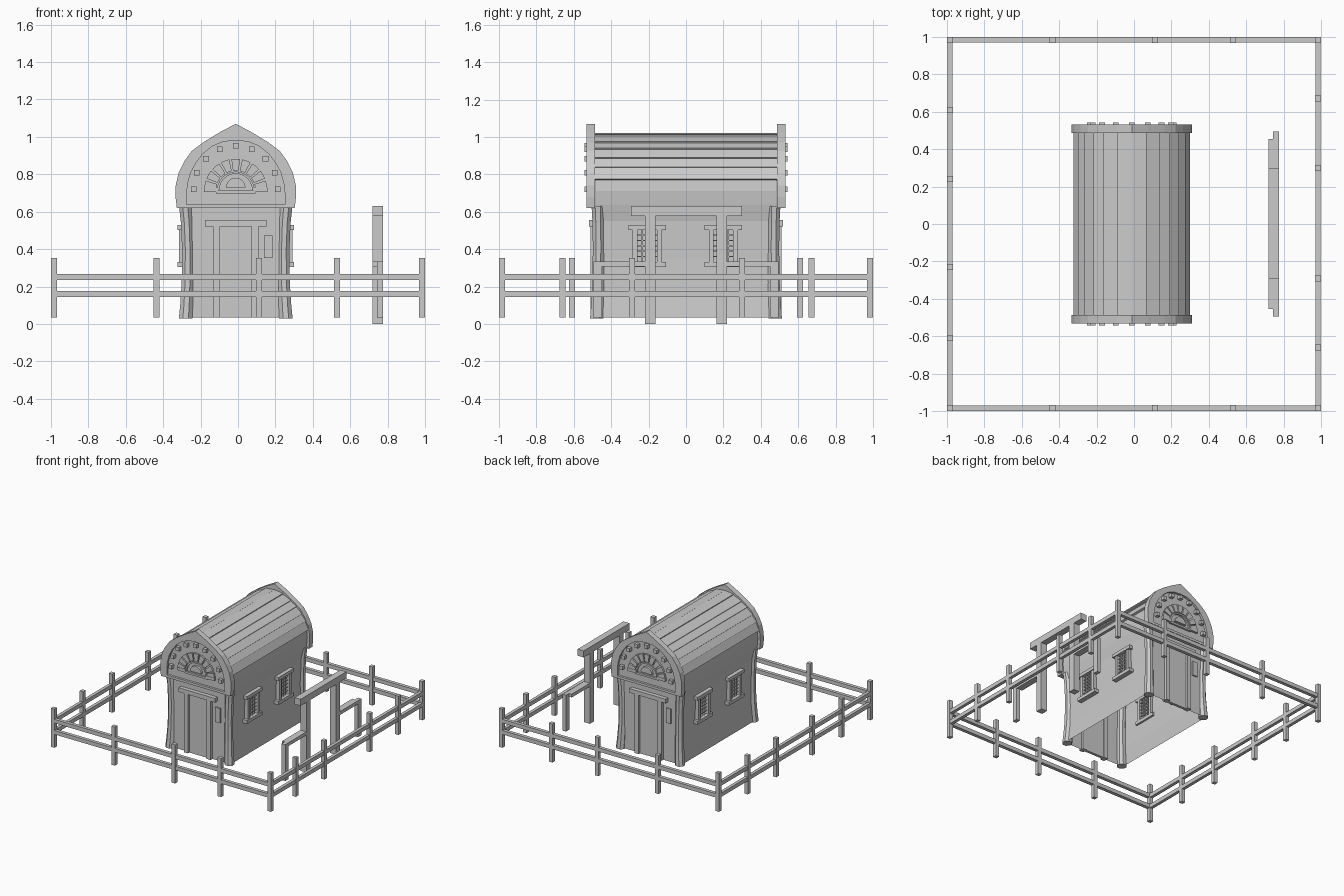
import bpy, bmesh
from math import sin, cos, pi, radians

if "Cube" in bpy.data.objects:
    bpy.data.objects.remove(bpy.data.objects["Cube"])

CX = -0.012  # house centre line


def finish(name, bm):
    bmesh.ops.recalc_face_normals(bm, faces=bm.faces)
    me = bpy.data.meshes.new(name)
    bm.to_mesh(me)
    bm.free()
    ob = bpy.data.objects.new(name, me)
    bpy.context.collection.objects.link(ob)
    return ob


def box(name, x, y, z):
    """Box from (min, max) pairs."""
    bm = bmesh.new()
    bmesh.ops.create_cube(bm, size=1)
    for v in bm.verts:
        for i, (a, b) in enumerate((x, y, z)):
            v.co[i] = (a + b) / 2 + v.co[i] * (b - a)
    return finish(name, bm)


def hbox(name, s, x, y, z):
    """Box on the house, turned half round when s is -1."""
    return box(name, sorted((CX + s * x[0], CX + s * x[1])),
               sorted((s * y[0], s * y[1])), z)


def prism(name, pts, y0, y1, s=1, open_bottom=False):
    """Extrude an x-z profile along y."""
    bm = bmesh.new()
    a, b = ([bm.verts.new((CX + s * x, s * y, z)) for x, z in pts] for y in (y0, y1))
    bm.faces.new(a)
    bm.faces.new(b)
    n = len(pts)
    for i in range(n - open_bottom):
        j = (i + 1) % n
        bm.faces.new((a[i], a[j], b[j], b[i]))
    return finish(name, bm)


def ring(name, outer, inner, y0, y1, s):
    """Closed frame between two matching profiles."""
    bm = bmesh.new()
    loops = [[bm.verts.new((CX + s * x, s * y, z)) for x, z in p]
             for p, y in ((outer, y0), (outer, y1), (inner, y1), (inner, y0))]
    n = len(outer)
    for k in range(4):
        p, q = loops[k], loops[(k + 1) % 4]
        for i in range(n):
            j = (i + 1) % n
            bm.faces.new((p[i], p[j], q[j], q[i]))
    return finish(name, bm)


def both(half):
    """Mirror a right-hand half profile ending on the centre line."""
    return half + [(-x, z) for x, z in half[-2::-1]]


def arc(r, a0, a1, n, zc=0.715):
    return [(r * cos(a0 + (a1 - a0) * i / n), zc + r * sin(a0 + (a1 - a0) * i / n))
            for i in range(n + 1)]


# Wall and ceiling shell, open underneath
shell = [(0.285, 0.035), (0.272, 0.18), (0.27, 0.35), (0.278, 0.55), (0.295, 0.64),
         (0.302, 0.71), (0.295, 0.78), (0.27, 0.84), (0.24, 0.885), (0.195, 0.93),
         (0.145, 0.965), (0.075, 1.0), (0, 1.015)]
prism("house_walls", both(shell), -0.485, 0.485, open_bottom=True)

# Overlapping roof planks
line = [(0.312, 0.775), (0.288, 0.84), (0.253, 0.89), (0.205, 0.94), (0.152, 0.975),
        (0.08, 1.013), (0, 1.03)]
for s in (1, -1):
    for (x0, z0), (x1, z1) in zip(line, line[1:]):
        d = ((x1 - x0) ** 2 + (z1 - z0) ** 2) ** 0.5
        nx, nz = (z1 - z0) / d, (x0 - x1) / d
        q = [(x0, z0), (x1 - nx * 0.008, z1 - nz * 0.008),
             (x1 - nx * 0.022, z1 - nz * 0.022), (x0 - nx * 0.022, z0 - nz * 0.022)]
        prism("roof_plank", q, -0.49, 0.49, s)

# Flared corner pillars
for sx in (1, -1):
    for sy in (1, -1):
        bm = bmesh.new()
        prev = None
        for z, x, y, r in ((0.03, 0.268, 0.477, 0.036), (0.1, 0.263, 0.474, 0.034),
                           (0.22, 0.258, 0.47, 0.031), (0.4, 0.257, 0.468, 0.03),
                           (0.54, 0.262, 0.469, 0.031), (0.63, 0.27, 0.472, 0.033)):
            cur = [bm.verts.new((CX + sx * x + r * 1.08 * cos(pi / 8 + i * pi / 4),
                                 sy * y + r * 1.08 * sin(pi / 8 + i * pi / 4), z)) for i in range(8)]
            if prev:
                for i in range(8):
                    j = (i + 1) % 8
                    bm.faces.new((prev[i], prev[j], cur[j], cur[i]))
            else:
                bm.faces.new(cur)
            prev = cur
        bm.faces.new(prev)
        finish("corner_pillar", bm)

outer = both([(0.315, 0.62), (0.322, 0.68), (0.321, 0.74), (0.305, 0.81), (0.275, 0.87),
              (0.235, 0.925), (0.175, 0.97), (0.085, 1.025), (0, 1.07)])
inner = both([(0.262, 0.64), (0.262, 0.70), (0.257, 0.75), (0.24, 0.81), (0.213, 0.86),
              (0.175, 0.91), (0.125, 0.95), (0.065, 0.975), (0, 0.98)])

for s in (1, -1):
    # Gable end with rim, blocks and fan ornament
    ring("gable_rim", outer, inner, -0.487, -0.533, s)
    prism("gable_panel", inner, -0.487, -0.515, s)
    for i in range(9):
        a = pi * i / 8
        x, z = 0.225 * cos(a), 0.72 + 0.232 * sin(a)
        hbox("gable_block", s, (x - 0.015, x + 0.015), (-0.543, -0.51), (z - 0.015, z + 0.015))
    for i in range(9):
        a0, a1 = pi * i / 9 + 0.035, pi * (i + 1) / 9 - 0.035
        prism("fan_wedge", arc(0.168, a0, a1, 2) + arc(0.105, a1, a0, 2), -0.53, -0.51, s)
    prism("fan_arch", arc(0.1, 0, pi, 12) + arc(0.088, pi, 0, 12), -0.528, -0.51, s)
    prism("fan_centre", arc(0.052, 0, pi, 10, 0.73), -0.533, -0.51, s)
    hbox("fan_base", s, (-0.105, 0.105), (-0.53, -0.51), (0.698, 0.714))
    for e in (1, -1):
        hbox("fan_foot", s, sorted((e * 0.092, e * 0.17)), (-0.533, -0.51), (0.706, 0.73))

    # Door, frame and side plaque
    hbox("door", s, (-0.09, 0.09), (-0.492, -0.47), (0.035, 0.525))
    for e in (1, -1):
        hbox("door_jamb", s, sorted((e * 0.085, e * 0.121)), (-0.51, -0.465), (0.035, 0.525))
    hbox("door_lintel", s, (-0.165, 0.165), (-0.518, -0.465), (0.522, 0.556))
    hbox("wall_plaque", s, (0.152, 0.196), (-0.496, -0.475), (0.352, 0.472))

    # Side windows with lattice
    for c in (-0.208, 0.2):
        for z0, z1 in ((0.305, 0.332), (0.503, 0.53)):
            hbox("window_sill", s, (0.255, 0.31), (c - 0.1, c + 0.1), (z0, z1))
        for e in (1, -1):
            hbox("window_jamb", s, (0.255, 0.302), sorted((c + e * 0.052, c + e * 0.078)), (0.325, 0.51))
        for i in range(-1, 2):
            y = c + i * 0.026
            hbox("window_bar_upright", s, (0.262, 0.288), (y - 0.003, y + 0.003), (0.33, 0.505))
        for i in range(1, 6):
            z = 0.332 + i * 0.0287
            hbox("window_bar_cross", s, (0.262, 0.288), (c - 0.055, c + 0.055), (z - 0.003, z + 0.003))

# Surrounding fence
W = 0.016
RAILS = ((0.144, 0.176), (0.236, 0.268))
for s in (1, -1):
    e = s * 0.984
    for x in (-0.984, -0.435, 0.113, 0.53, 0.984):
        box("fence_post", (x - W, x + W), (e - W, e + W), (0.035, 0.352))
    for y in ((0.67, 0.30, -0.29, -0.66) if s > 0 else (0.61, 0.24, -0.23, -0.61)):
        box("fence_post", (e - W, e + W), (y - W, y + W), (0.035, 0.352))
    for z in RAILS:
        box("fence_rail", (-0.98, 0.98), (e - 0.014, e + 0.014), z)
        box("fence_rail", (e - 0.013, e + 0.013), (-0.98, 0.98), z)

# Hitching gate beside the house
box("gate_beam", (0.72, 0.775), (-0.295, 0.3), (0.576, 0.63))
for s in (1, -1):
    box("gate_post", (0.72, 0.775), sorted((s * 0.163, s * 0.219)), (0, 0.58))
    box("gate_side_rail", (0.72, 0.775), sorted((s * 0.21, s * 0.455)), (0.306, 0.334))
    box("gate_side_post", (0.744, 0.776), sorted((s * 0.45, s * 0.495)), (0.035, 0.334))
